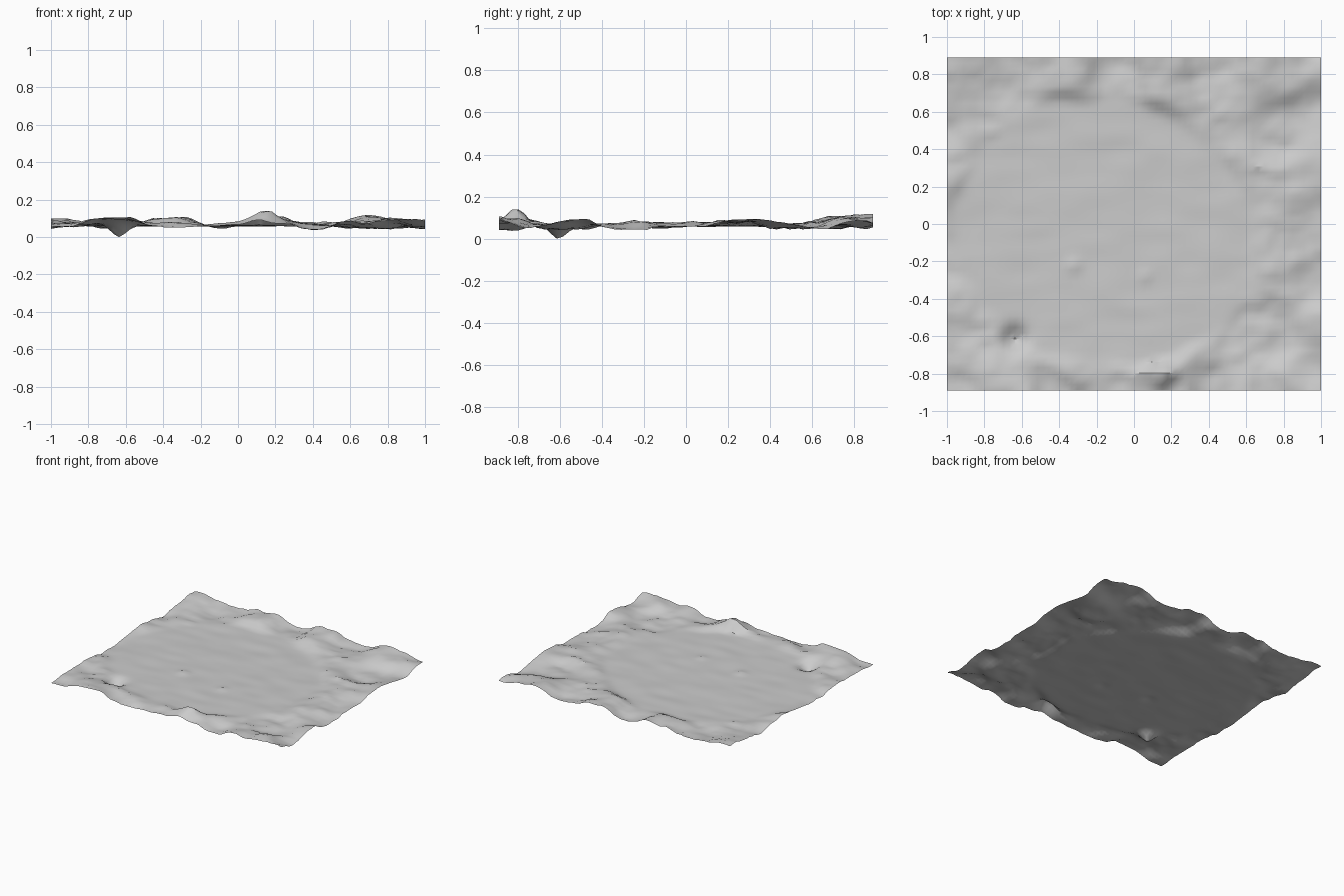
import bpy, bmesh, math
from mathutils import Vector, noise

if "Cube" in bpy.data.objects:
    bpy.data.objects.remove(bpy.data.objects["Cube"])

NX, NY = 66, 58
HX, HY = 1.0, 0.89
FLOOR = 0.06

# Rough heights around the border: x, y, z
CONTROL = [
    (-1, -.89, .06), (-.64, -.89, .10), (-.4, -.89, .05), (-.2, -.89, .06), (0, -.89, .07),
    (.2, -.89, .07), (.4, -.89, .04), (.6, -.89, .08), (.8, -.89, .09), (1, -.89, .09),
    (1, -.75, .06), (1, -.55, .09), (1, -.3, .045), (1, 0, .06), (1, .35, .09), (1, .6, .06),
    (1, .89, .08), (.75, .8, .11), (.4, .85, .06), (.17, .82, .11), (-.1, .8, .06),
    (-.35, .87, .10), (-.65, .8, .06), (-1, .89, .10), (-.95, .55, .06), (-1, .2, .08),
    (-1, -.2, .05), (-.95, -.5, .07), (.15, -.79, .12), (-.35, -.78, .085), (.8, -.2, .075),
    (.75, .2, .085), (.8, .5, .05), (.75, -.6, .045),
]
# Outline of the clearing, radius every 30 degrees from its centre
CX, CY = -0.12, -0.03
RADII = [.77, .70, .69, .69, .76, .80, .84, .81, .76, .70, .77, .80]


def rim(angle):
    t = (angle / (2 * math.pi)) % 1.0 * len(RADII)
    i, f = int(t), t % 1.0
    f = f * f * (3 - 2 * f)
    return RADII[i % 12] * (1 - f) + RADII[(i + 1) % 12] * f


def bump(x, y, px, py, width):
    return math.exp(-((x - px) ** 2 + (y - py) ** 2) / width ** 2)


def hills(x, y):
    total = weight = 0.0
    for px, py, pz in CONTROL:
        w = 1 / ((x - px) ** 2 + (y - py) ** 2 + .004) ** 2
        total += w * pz
        weight += w
    rough = noise.fractal(Vector((x * 5, y * 7, 3.1)), 0.8, 2.1, 4)
    return max(.022, min(.13, total / weight + .017 * rough))


def height(x, y):
    # Gently rippled clearing with two small scrapes
    ground = FLOOR + .005 * noise.noise(Vector((x * 5, y * 10, 7.7)))
    ground += .015 * bump(x, y, -.32, -.22, .035) + .012 * bump(x, y, .06, -.28, .03)
    # Craggy border rising abruptly at the rim
    dx, dy = x - CX, y - CY
    wobble = .03 * noise.noise(Vector((x * 6, y * 6, 1.3)))
    d = math.hypot(dx, dy) - rim(math.atan2(dy, dx)) - wobble
    k = max(0.0, min(1.0, (d + .03) / .09))
    k = k * k * (3 - 2 * k)
    z = ground * (1 - k) + hills(x, y) * k
    # Deep hollow and the tallest crag
    z -= .06 * bump(x, y, -.64, -.61, .06)
    z += .03 * bump(x, y, .16, -.80, .05)
    return max(0.0, min(.14, z))


# Terrain sheet
bm = bmesh.new()
rows = []
for j in range(NY + 1):
    row = []
    for i in range(NX + 1):
        x = -HX + 2 * HX * i / NX
        y = -HY + 2 * HY * j / NY
        row.append(bm.verts.new((x, y, height(x, y))))
    rows.append(row)
for j in range(NY):
    for i in range(NX):
        bm.faces.new((rows[j][i], rows[j][i + 1], rows[j + 1][i + 1], rows[j + 1][i]))

# Put the lowest point of the hollow on z = 0
lowest = min(bm.verts, key=lambda v: v.co.z)
lowest.co.z = 0.0

mesh = bpy.data.meshes.new("terrain")
bm.to_mesh(mesh)
bm.free()
terrain = bpy.data.objects.new("terrain", mesh)
bpy.context.collection.objects.link(terrain)
bpy.context.view_layer.objects.active = terrain
terrain.select_set(True)
bpy.ops.object.shade_smooth_by_angle(angle=math.radians(30))
